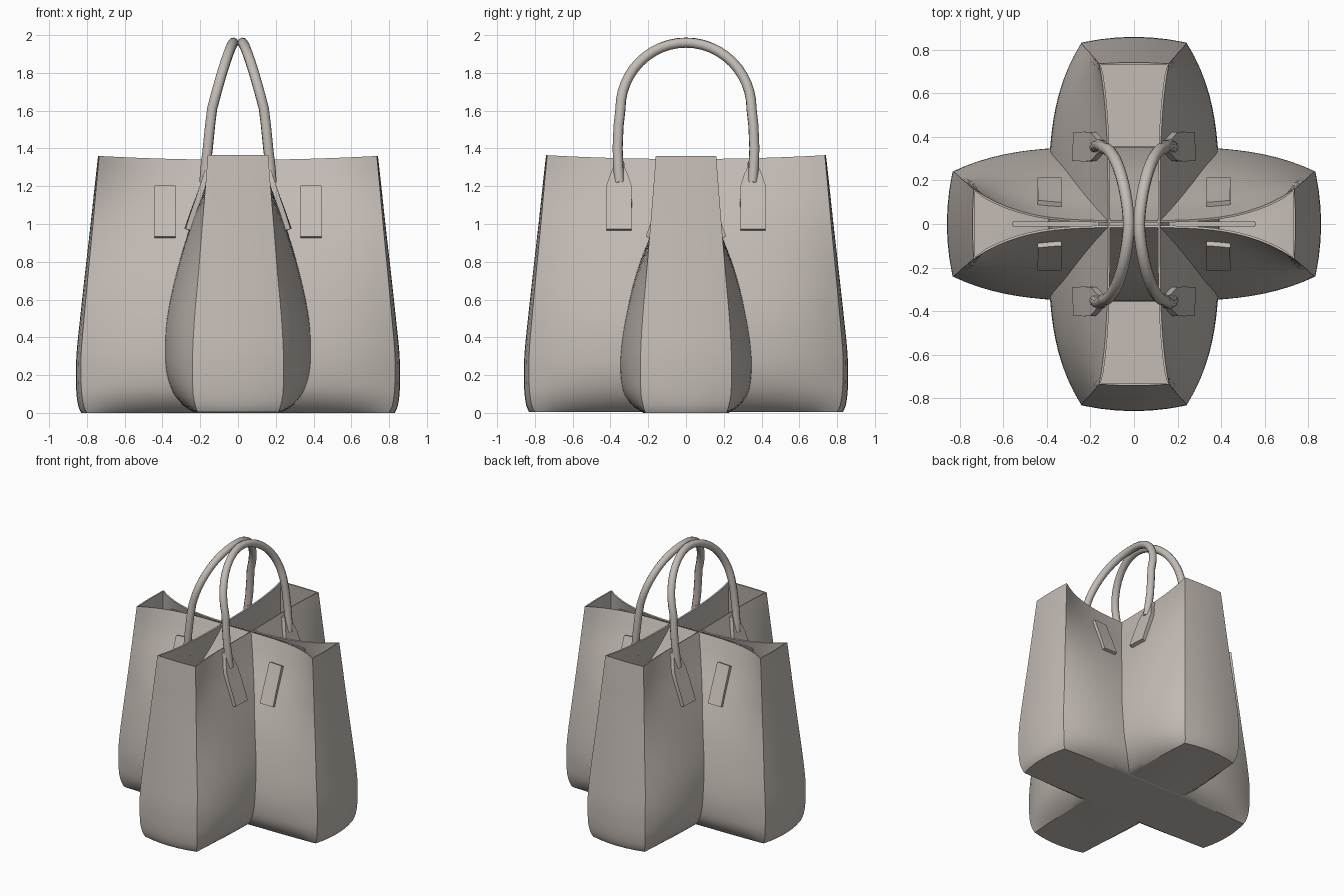
import bpy, bmesh, math
from mathutils import Vector

if "Cube" in bpy.data.objects:
    bpy.data.objects.remove(bpy.data.objects["Cube"])

mat = bpy.data.materials.new("taupe_leather")
mat.diffuse_color = (0.55, 0.50, 0.46, 1)
mat.use_nodes = True
mat.node_tree.nodes["Principled BSDF"].inputs["Base Color"].default_value = mat.diffuse_color

# rows: height, half length, corner half width, middle half width (bag A, bag B)
ROWS = [
    (0.00, 0.800, 0.215, 0.225, 0.235),
    (0.03, 0.815, 0.225, 0.275, 0.285),
    (0.10, 0.827, 0.238, 0.330, 0.345),
    (0.20, 0.832, 0.240, 0.352, 0.382),
    (0.32, 0.830, 0.240, 0.352, 0.392),
    (0.50, 0.815, 0.230, 0.325, 0.380),
    (0.75, 0.792, 0.208, 0.262, 0.325),
    (1.00, 0.768, 0.188, 0.165, 0.250),
    (1.20, 0.750, 0.172, 0.075, 0.175),
    (1.36, 0.735, 0.160, 0.016, 0.120),
]
TOP = 1.36


def profile(z, k):
    """Smooth (cubic) lookup of column k at height z."""
    def slope(i):
        a, b = ROWS[max(i - 1, 0)], ROWS[min(i + 1, len(ROWS) - 1)]
        return (b[k] - a[k]) / (b[0] - a[0])
    z = min(max(z, 0), TOP)
    i = max(j for j in range(len(ROWS) - 1) if ROWS[j][0] <= z)
    h = ROWS[i + 1][0] - ROWS[i][0]
    t = (z - ROWS[i][0]) / h
    return ((2*t**3 - 3*t**2 + 1) * ROWS[i][k] + (t**3 - 2*t**2 + t) * h * slope(i)
            + (3*t**2 - 2*t**3) * ROWS[i + 1][k] + (t**3 - t**2) * h * slope(i + 1))


def half_width(t, z, k):
    """Half width of a bag at fraction t along its length."""
    m, c = profile(z, k), profile(z, 2)
    return m + (c - m) * min(abs(t), 1) ** 3.5


def finish(name, bm, thickness=0.0, offset=-1, angle=30):
    bmesh.ops.recalc_face_normals(bm, faces=bm.faces)
    me = bpy.data.meshes.new(name)
    bm.to_mesh(me)
    bm.free()
    ob = bpy.data.objects.new(name, me)
    bpy.context.collection.objects.link(ob)
    me.materials.append(mat)
    bpy.ops.object.select_all(action='DESELECT')
    ob.select_set(True)
    bpy.context.view_layer.objects.active = ob
    if thickness:
        mod = ob.modifiers.new("thickness", 'SOLIDIFY')
        mod.thickness, mod.offset = thickness, offset
        bpy.ops.object.modifier_apply(modifier=mod.name)
    bpy.ops.object.shade_smooth_by_angle(angle=math.radians(angle))
    return ob


def place(u, v, z, along_y):
    return Vector((v, u, z)) if along_y else Vector((u, v, z))


def bag(name, k, along_y, base):
    """Open tote: stacked rings with bulging sides, flat floor, thin walls."""
    bm = bmesh.new()
    n, e, levels = 28, 6, 36
    rings = []
    for j in range(levels + 1):
        z = TOP * (j / levels) ** 1.25
        L, c = profile(z, 1), profile(z, 2)
        bow = 0.024 * (1 - z / TOP) + 0.006
        half = []
        for i in range(n):                       # side wall
            t = -1 + 2 * i / n
            half.append((t * L, half_width(t, z, k), t))
        for i in range(e):                       # end gusset
            s = 1 - 2 * i / e
            half.append((L + bow * (1 - s * s), s * c, 1))
        ring = []
        for sgn in (1, -1):
            for u, v, t in half:
                zz = base + z - 0.02 * (1 - t * t) * (z / TOP) ** 4
                ring.append(bm.verts.new(place(sgn * u, sgn * v, zz, along_y)))
        rings.append(ring)
    for a, b in zip(rings, rings[1:]):
        for i in range(len(a)):
            j = (i + 1) % len(a)
            bm.faces.new((a[i], a[j], b[j], b[i]))
    floor = bm.faces.new(rings[0])
    bmesh.ops.recalc_face_normals(bm, faces=bm.faces)
    if floor.normal.z > 0:
        bmesh.ops.reverse_faces(bm, faces=bm.faces)
    finish(name, bm, 0.01)


def patch(name, k, along_y, u0, side, outline, thickness):
    """Leather tab following the bag wall; outline = (height, half width)."""
    bm = bmesh.new()
    grid = []
    for z, hw in outline:
        L = profile(z, 1)
        row = []
        for i in range(5):
            u = u0 + hw * (i / 2 - 1)
            v = side * (half_width(u / L, z, k) + thickness * 0.4)
            row.append(bm.verts.new(place(u, v, z, along_y)))
        grid.append(row)
    for a, b in zip(grid, grid[1:]):
        for i in range(4):
            bm.faces.new((a[i], a[i + 1], b[i + 1], b[i]))
    finish(name, bm, thickness, 0)


def tube(name, pts, radius, sides=12):
    cu = bpy.data.curves.new(name, 'CURVE')
    cu.dimensions = '3D'
    cu.bevel_depth, cu.bevel_resolution, cu.use_fill_caps = radius, sides // 4, True
    sp = cu.splines.new('POLY')
    sp.points.add(len(pts) - 1)
    for p, q in zip(sp.points, pts):
        p.co = (*q, 1)
    tmp = bpy.data.objects.new(name + "_path", cu)
    bpy.context.collection.objects.link(tmp)
    bpy.context.view_layer.update()
    me = tmp.to_mesh()
    bm = bmesh.new()
    bm.from_mesh(me)
    tmp.to_mesh_clear()
    bpy.data.objects.remove(tmp)
    finish(name, bm, angle=50)


# two crossing bags
bag("wide_bag", 3, False, 0.0)
bag("deep_bag", 4, True, 0.004)

# handles: arches leaning together at the top
for sx in (1, -1):
    pts = [(0.178, -0.352, 1.22), (0.172, -0.358, 1.30), (0.160, -0.362, 1.40),
           (0.148, -0.357, 1.52)]
    for i in range(25):
        a = math.pi * i / 24
        pts.append((0.024 + 0.113 * (1 - math.sin(a)) ** 0.8,
                    -0.347 * math.cos(a), 1.61 + 0.35 * math.sin(a)))
    pts += [(x, -y, z) for x, y, z in reversed(pts[:4])]
    tag = "right" if sx > 0 else "left"
    tube(f"handle_{tag}", [(sx * x, y, z) for x, y, z in pts], 0.027)
    # handle tabs on the deep bag
    for sy in (1, -1):
        end = "back" if sy > 0 else "front"
        patch(f"handle_tab_{tag}_{end}", 4, True, sy * 0.355, sx,
              [(0.97, 0.066), (1.05, 0.067), (1.12, 0.068), (1.20, 0.066),
               (1.25, 0.050), (1.29, 0.033), (1.33, 0.026)], 0.03)
        # small plain tabs on the wide bag
        patch(f"side_tab_{tag}_{end}", 3, False, sx * 0.387, sy,
              [(0.93 + 0.045 * i, 0.055) for i in range(7)], 0.022)
    # closing strap inside the pinched opening
    bm = bmesh.new()
    bmesh.ops.create_cube(bm, size=1)
    for v in bm.verts:
        v.co = Vector((sx * 0.36 + v.co.x * 0.40, v.co.y * 0.024, 1.29 + v.co.z * 0.08))
    bmesh.ops.bevel(bm, geom=bm.edges[:], offset=0.006, segments=2, affect='EDGES')
    finish(f"closing_strap_{tag}", bm)
